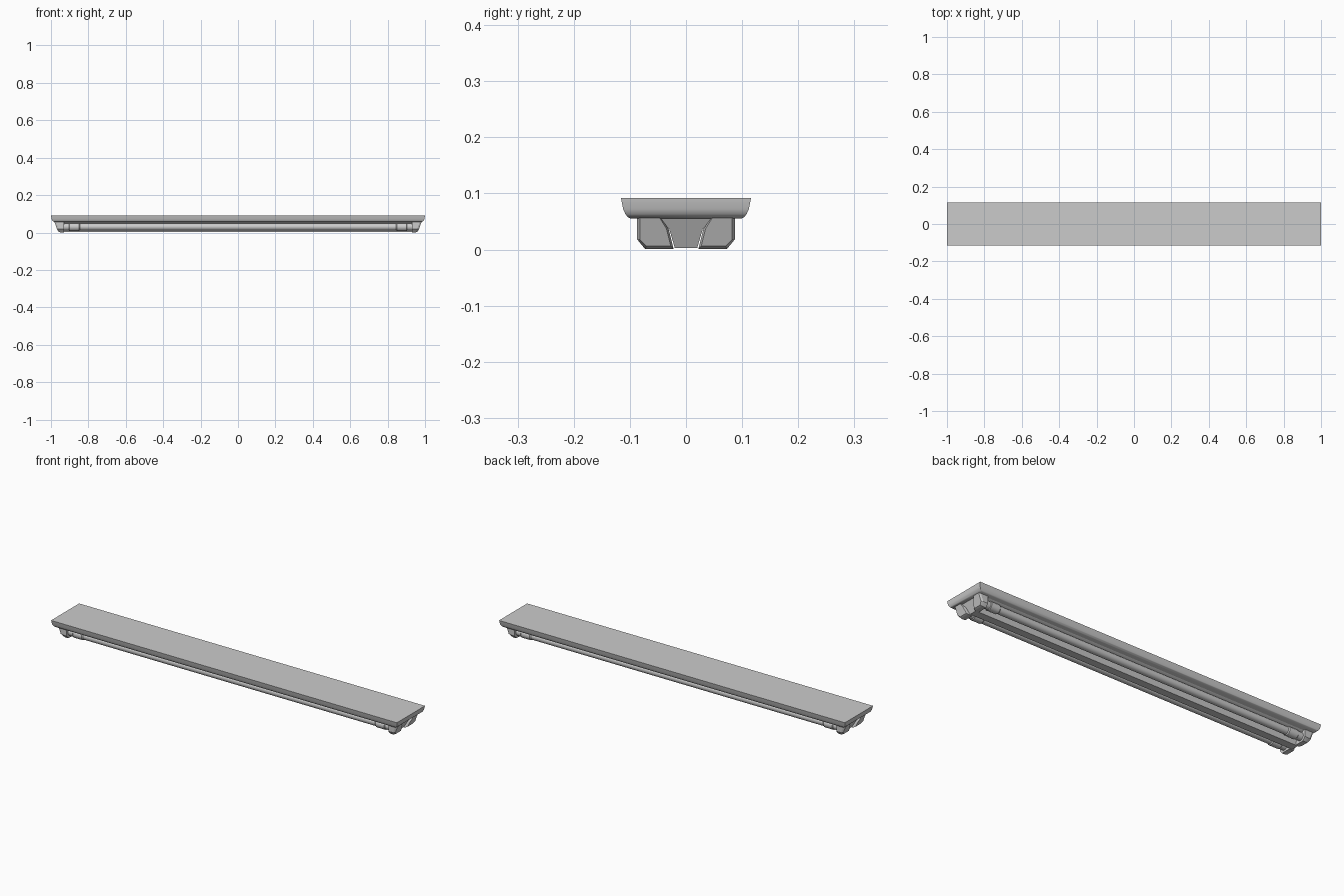
import bpy, bmesh, math

if "Cube" in bpy.data.objects:
    bpy.data.objects.remove(bpy.data.objects["Cube"])


def loft(name, rings, angle=30):
    """Skin a list of equal-length point rings and cap both ends."""
    bm = bmesh.new()
    rows = [[bm.verts.new(p) for p in r] for r in rings]
    n = len(rows[0])
    for a, b in zip(rows, rows[1:]):
        for i in range(n):
            j = (i + 1) % n
            bm.faces.new((a[i], a[j], b[j], b[i]))
    bm.faces.new(rows[0])
    bm.faces.new(rows[-1])
    bmesh.ops.recalc_face_normals(bm, faces=bm.faces)
    me = bpy.data.meshes.new(name)
    bm.to_mesh(me)
    bm.free()
    ob = bpy.data.objects.new(name, me)
    bpy.context.collection.objects.link(ob)
    bpy.ops.object.select_all(action='DESELECT')
    bpy.context.view_layer.objects.active = ob
    ob.select_set(True)
    bpy.ops.object.shade_smooth_by_angle(angle=math.radians(angle))
    return ob


def rect(hx, hy, z):
    return [(-hx, -hy, z), (hx, -hy, z), (hx, hy, z), (-hx, hy, z)]


def turned(name, y, z, profile, sides=24):
    """Round part along x from (x, radius) pairs."""
    return loft(name, [[(x, y + r * math.cos(2 * math.pi * k / sides),
                         z + r * math.sin(2 * math.pi * k / sides))
                        for k in range(sides)] for x, r in profile])


# housing pan with curved, inward rolling sides
loft("housing_pan", [rect(1.0, 0.116, 0.092), rect(0.997, 0.112, 0.072),
                     rect(0.992, 0.108, 0.063), rect(0.986, 0.104, 0.058),
                     rect(0.976, 0.099, 0.055)], 40)

# central reflector spine, ends sloping inward toward the bottom
half = [(0.078, 0.056), (0.07, 0.05), (0.03, 0.037), (0.02, 0.003)]
outline = half + [(-y, z) for y, z in reversed(half)]
loft("reflector_spine", [[(s * (0.945 + 0.5 * (z - 0.003)), y, z)
                          for y, z in outline] for s in (-1, 1)], 20)

# lamps with metal end caps and socket blocks
socket = [(0.087, 0.056), (0.087, 0.018), (0.073, 0.001),
          (0.022, 0.001), (0.031, 0.037), (0.045, 0.056)]
TY, TZ = 0.056, 0.03
for side, sy in (("front", -1), ("back", 1)):
    turned(f"{side}_tube", sy * TY, TZ, [(-0.87, 0.019), (0.87, 0.019)])
    for end, sx in (("left", -1), ("right", 1)):
        turned(f"{side}_{end}_lamp_cap", sy * TY, TZ,
               [(sx * 0.845, 0.019), (sx * 0.85, 0.023),
                (sx * 0.9, 0.023), (sx * 0.903, 0.020), (sx * 0.94, 0.020)])
        inner = [(sx * 0.93, sy * y, z) for y, z in socket]
        mid = [(sx * (0.95 + 0.4 * z), sy * y, z) for y, z in socket]
        # outer face is drawn in slightly for a chamfered end
        outer = [(sx * (0.961 + 0.36 * z),
                  sy * (TY + (y - TY) * 0.85), max(z, 0.006))
                 for y, z in socket]
        loft(f"{side}_{end}_socket", [inner, mid, outer], 25)
